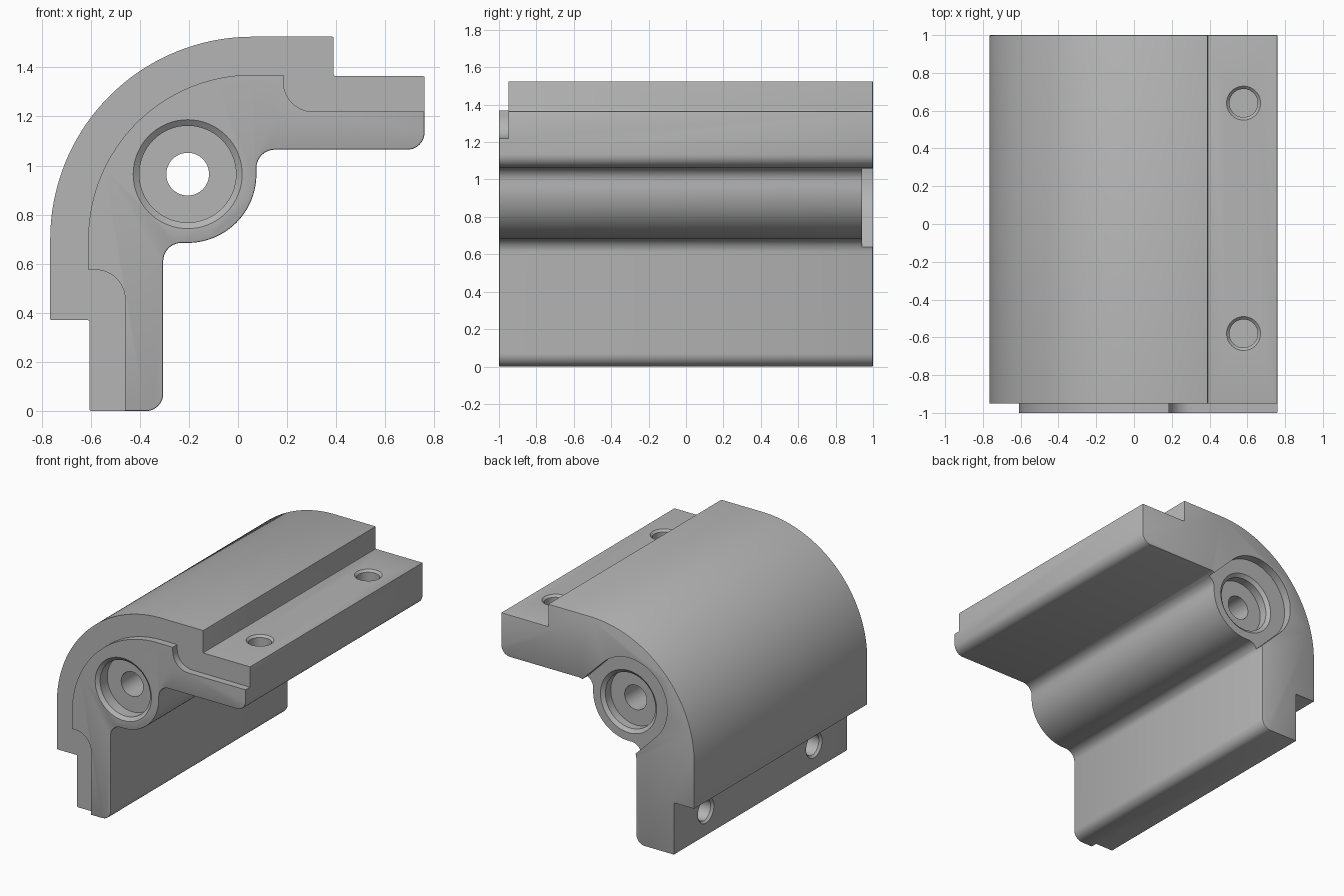
import bpy, bmesh
from math import sin, cos, radians, pi, sqrt
from mathutils import Vector

cube = bpy.data.objects.get("Cube")
if cube:
    bpy.data.objects.remove(cube, do_unlink=True)

grey = bpy.data.materials.new("plain grey")
grey.use_nodes = True
grey.diffuse_color = (0.46, 0.46, 0.46, 1)
grey.node_tree.nodes["Principled BSDF"].inputs["Base Color"].default_value = (0.46, 0.46, 0.46, 1)

SUM = 0.76            # the section mirrors about the diagonal x + z = SUM
PIVOT = (-0.205, 0.965)
BEND = (0.06, 0.70)


def arc(c, r, a, b, n):
    angles = [radians(a + (b - a) * i / n) for i in range(n + 1)]
    return [(c[0] + r * cos(t), c[1] + r * sin(t)) for t in angles]


def mirrored(half):
    """Close a half outline whose two ends lie on the diagonal."""
    return half + [(SUM - z, SUM - x) for x, z in reversed(half[1:-1])]


def finish(name, bm):
    bmesh.ops.recalc_face_normals(bm, faces=bm.faces)
    mesh = bpy.data.meshes.new(name)
    bm.to_mesh(mesh)
    bm.free()
    mesh.materials.append(grey)
    obj = bpy.data.objects.new(name, mesh)
    bpy.context.collection.objects.link(obj)
    return obj


def extrude(name, outline, y0, y1):
    bm = bmesh.new()
    face = bm.faces.new([bm.verts.new((x, y0, z)) for x, z in outline])
    new = bmesh.ops.extrude_face_region(bm, geom=[face])["geom"]
    verts = [v for v in new if isinstance(v, bmesh.types.BMVert)]
    bmesh.ops.translate(bm, verts=verts, vec=(0, y1 - y0, 0))
    return finish(name, bm)


def lathe(name, rings, origin, axis, n=64):
    """Stepped round cutter from (radius, depth) rings along an axis."""
    turn = Vector((0, 0, 1)).rotation_difference(Vector(axis))
    bm = bmesh.new()
    loops = []
    for r, d in rings:
        pts = [Vector((r * cos(2 * pi * i / n), r * sin(2 * pi * i / n), d)) for i in range(n)]
        loops.append([bm.verts.new(Vector(origin) + turn @ p) for p in pts])
    for a, b in zip(loops, loops[1:]):
        for i in range(n):
            j = (i + 1) % n
            bm.faces.new((a[i], a[j], b[j], b[i]))
    bm.faces.new(loops[0])
    bm.faces.new(loops[-1])
    return finish(name, bm)


def apply(obj, mod):
    bpy.ops.object.select_all(action="DESELECT")
    obj.select_set(True)
    bpy.context.view_layer.objects.active = obj
    bpy.ops.object.modifier_apply(modifier=mod.name)


def cut(obj, cutter):
    cutter.hide_render = True
    mod = obj.modifiers.new("cut", "BOOLEAN")
    mod.operation = "DIFFERENCE"
    mod.solver = "EXACT"
    mod.object = cutter
    apply(obj, mod)
    bpy.data.objects.remove(cutter, do_unlink=True)


# Main section: curved shell, two flanges and the pivot barrel
half = (arc(BEND, 0.825, 135, 90, 28)
        + [(0.39, 1.525), (0.39, 1.365), (0.76, 1.365)]
        + arc((0.69, 1.135), 0.07, 0, -90, 10)
        + arc((0.15, 0.99), 0.075, 90, 180, 10)
        + arc(PIVOT, 0.28, 0, -45, 14))
body = extrude("hinge_body", mirrored(half), -1, 1)

# Fine rounding on the sharp edges
bevel = body.modifiers.new("edges", "BEVEL")
bevel.width = 0.006
bevel.segments = 2
bevel.limit_method = "ANGLE"
bevel.angle_limit = radians(40)
apply(body, bevel)

# Front step around the raised plate
half = (arc(BEND, 0.67, 135, 90, 28) + [(0.185, 1.37)]
        + arc((0.305, 1.34), 0.12, 180, 270, 12)
        + [(1, 1.22), (1, SUM + 1), (-1, SUM + 1)])
cut(body, extrude("front_step_cutter", mirrored(half), -1.1, -0.95))

# Diagonal slot recessed into the back around the barrel
k = 1 / sqrt(2)
w = 0.297


def along(d):
    return (PIVOT[0] - d * k, PIVOT[1] + d * k)


far = along(-0.6)
half = arc(along(0.07), w, 135, 45, 20) + [(far[0] + w * k, far[1] + w * k), far]
cut(body, extrude("back_slot_cutter", mirrored(half), 0.94, 1.1))

# Pivot bore with a counterbore at each end
bore = [(0.222, -0.1), (0.222, 0), (0.197, 0.02), (0.197, 0.1), (0.087, 0.1),
        (0.087, 1.86), (0.197, 1.86), (0.197, 1.92), (0.222, 1.94), (0.222, 2.1)]
cut(body, lathe("bore_cutter", bore, (PIVOT[0], -1, PIVOT[1]), (0, 1, 0)))

# Blind screw holes in both flanges
screw = [(0.09, -0.05), (0.09, 0), (0.075, 0.015), (0.075, 0.2)]
for y in (-0.58, 0.64):
    cut(body, lathe("top_hole_cutter", screw, (0.58, y, 1.365), (0, 0, -1), 40))
    cut(body, lathe("side_hole_cutter", screw, (-0.605, y, 0.18), (1, 0, 0), 40))

bpy.ops.object.select_all(action="DESELECT")
body.select_set(True)
bpy.context.view_layer.objects.active = body
bpy.ops.object.shade_smooth_by_angle(angle=radians(30))
